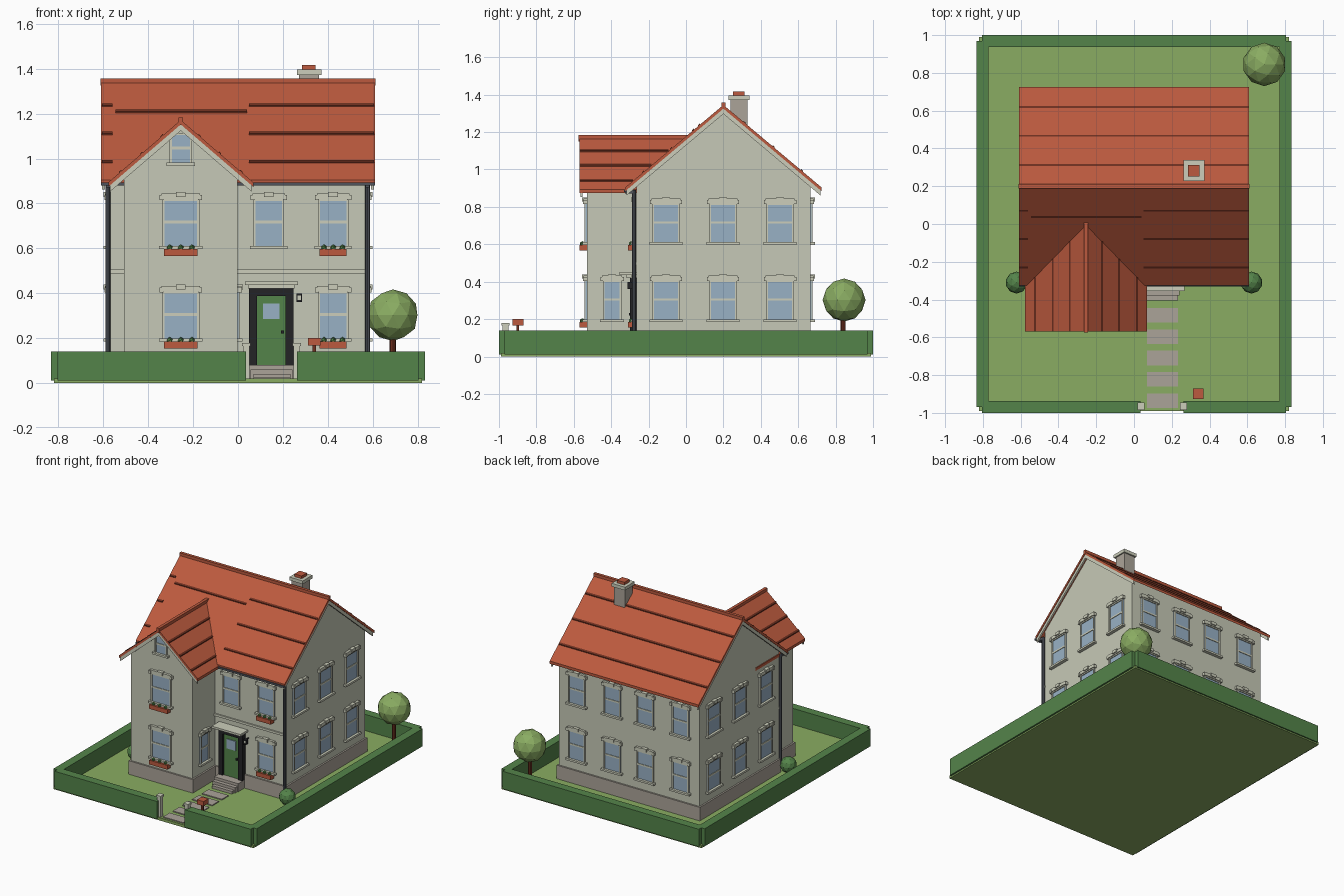
import bpy, bmesh
from math import pi
from mathutils import Matrix, Vector

if "Cube" in bpy.data.objects:
    bpy.data.objects.remove(bpy.data.objects["Cube"])

# Palette
PALETTE = dict(wall="C6C9B7", trim="CCCEBB", stone="ABA499", terracotta="BC5A3E",
               dark_brown="6E3020", glass="98B1C5", hedge_green="54844A",
               lawn_green="8AAC62", black="232326", slate="50545C")
MATS = {}
for label, code in PALETTE.items():
    rgb = [int(code[i:i + 2], 16) / 255 for i in (0, 2, 4)]
    col = [c / 12.92 if c < 0.04 else ((c + 0.055) / 1.055) ** 2.4 for c in rgb] + [1]
    m = bpy.data.materials.new(label)
    m.use_nodes = True
    m.diffuse_color = col
    m.node_tree.nodes["Principled BSDF"].inputs["Base Color"].default_value = col
    MATS[label] = m


def finish(name, bm, mats, matrix=Matrix()):
    mesh = bpy.data.meshes.new(name)
    bmesh.ops.recalc_face_normals(bm, faces=bm.faces)
    bm.to_mesh(mesh)
    bm.free()
    for m in mats:
        mesh.materials.append(MATS[m])
    ob = bpy.data.objects.new(name, mesh)
    ob.matrix_world = matrix
    bpy.context.collection.objects.link(ob)
    return ob


def boxes(name, parts, matrix=Matrix()):
    """Each part: material, then x, y and z ranges."""
    bm = bmesh.new()
    mats = sorted({p[0] for p in parts})
    for mat, xs, ys, zs in parts:
        lo, hi = Vector((xs[0], ys[0], zs[0])), Vector((xs[1], ys[1], zs[1]))
        size = Matrix.Diagonal((*(hi - lo), 1))
        made = bmesh.ops.create_cube(bm, size=1, matrix=Matrix.Translation((lo + hi) / 2) @ size)
        for f in {f for v in made["verts"] for f in v.link_faces}:
            f.material_index = mats.index(mat)
    return finish(name, bm, mats, matrix)


def prism(name, mat, pts, axis, a, b):
    """Extrude a (side, z) profile along x or y."""
    bm = bmesh.new()
    at = (lambda p, t: (t, p[0], p[1])) if axis == "x" else (lambda p, t: (p[0], t, p[1]))
    face = bm.faces.new([bm.verts.new(at(p, a)) for p in pts])
    out = bmesh.ops.extrude_face_region(bm, geom=[face])
    move = (b - a, 0, 0) if axis == "x" else (0, b - a, 0)
    bmesh.ops.translate(bm, vec=move, verts=[v for v in out["geom"] if isinstance(v, bmesh.types.BMVert)])
    return finish(name, bm, [mat])


def ball(name, mat, centre, r, detail=2):
    bm = bmesh.new()
    bmesh.ops.create_icosphere(bm, subdivisions=detail, radius=r)
    return finish(name, bm, [mat], Matrix.Translation(centre))


def cylinder(name, mat, x, y, z0, z1, r, sides=8):
    bm = bmesh.new()
    bmesh.ops.create_cone(bm, cap_ends=True, segments=sides, radius1=r, radius2=r, depth=z1 - z0)
    return finish(name, bm, [mat], Matrix.Translation((x, y, (z0 + z1) / 2)))


def chevron(c, half, apex, slope, t):
    low = apex - half * slope
    return [(c - half, low), (c, apex), (c + half, low),
            (c + half, low - t), (c, apex - t), (c - half, low - t)]


def gable(c, half, apex, slope):
    low = apex - half * slope
    return [(c - half, 0.02), (c - half, low), (c, apex), (c + half, low), (c + half, 0.02)]


def course(p, c, apex, slope):
    """Thin strip profile lying on a roof slope at position p."""
    z = [apex - slope * abs(q - c) for q in (p - 0.005, p + 0.005)]
    return [(p - 0.005, z[0] - 0.004), (p - 0.005, z[0] + 0.006),
            (p + 0.005, z[1] + 0.006), (p + 0.005, z[1] - 0.004)]


# Garden
boxes("lawn", [("lawn_green", (-0.82, 0.82), (-0.99, 0.99), (0, 0.02))])
TALL = (0.01, 0.14)
for s, side in ((-1, "right"), (1, "left")):
    boxes(side + "_hedge", [("hedge_green", sorted((s * 0.77, s * 0.833)), (-0.97, 0.97), TALL)])
    ball(side + "_bush", "hedge_green", (s * 0.622, -0.31, 0.07), 0.058)
boxes("back_hedge", [("hedge_green", (-0.805, 0.805), (0.937, 1), TALL)])
boxes("front_hedge_right", [("hedge_green", (-0.805, 0.035), (-1, -0.937), TALL)])
boxes("front_hedge_left", [("hedge_green", (0.263, 0.805), (-1, -0.937), TALL)])
for x in (0.037, 0.262):
    boxes("gate_post", [("trim", (x - 0.014, x + 0.014), (-0.98, -0.95), (0.01, 0.165)),
                        ("trim", (x - 0.019, x + 0.019), (-0.986, -0.945), (0.165, 0.178))])
for i in range(5):
    y = -0.975 + i * 0.1135
    boxes("path_stone", [("stone", (0.069, 0.233), (y, y + 0.077), (0.015, 0.027))])
cylinder("tree_trunk", "dark_brown", 0.69, 0.84, 0.01, 0.24, 0.014)
ball("tree_crown", "lawn_green", (0.69, 0.845, 0.302), 0.115)
boxes("mailbox", [("dark_brown", (0.333, 0.347), (-0.907, -0.893), (0.01, 0.17)),
                  ("terracotta", (0.313, 0.367), (-0.927, -0.87), (0.166, 0.2))])

# Walls: main block and front wing
MAIN = dict(c=0.2, slope=0.84)
WING = dict(c=-0.255, slope=0.86)
prism("main_walls", "wall", gable(half=0.465, apex=1.32, **MAIN), "x", -0.575, 0.575)
prism("wing_walls", "wall", gable(half=0.252, apex=1.15, **WING), "y", -0.53, -0.15)
boxes("main_plinth", [("stone", (-0.587, 0.587), (-0.277, 0.677), (0.02, 0.12))])
boxes("wing_plinth", [("stone", (-0.519, 0.009), (-0.542, -0.2), (0.02, 0.12))])
boxes("string_course", [("trim", (-0.577, 0.577), (-0.275, -0.26), (0.488, 0.505))])

# Roofs with bargeboards, ridges and tile courses
prism("main_roof", "terracotta", chevron(half=0.525, apex=1.345, t=0.02, **MAIN), "x", -0.61, 0.61)
prism("wing_roof", "terracotta", chevron(half=0.323, apex=1.172, t=0.02, **WING), "y", -0.57, 0.01)
for x in (-0.605, 0.593):
    prism("main_bargeboard", "trim", chevron(half=0.518, apex=1.327, t=0.03, **MAIN), "x", x, x + 0.012)
prism("wing_bargeboard", "trim", chevron(half=0.316, apex=1.154, t=0.03, **WING), "y", -0.565, -0.553)
boxes("main_ridge", [("terracotta", (-0.612, 0.612), (0.189, 0.211), (1.325, 1.357))])
boxes("wing_ridge", [("terracotta", (-0.266, -0.244), (-0.574, 0.01), (1.15, 1.184))])
for y in (0.313, 0.467, 0.62):
    prism("back_tile_course", "dark_brown", course(y, apex=1.345, **MAIN), "x", -0.605, 0.605)
for y, spans in ((0.07, 2), (-0.08, 2), (-0.23, 2), (0.037, 1)):
    for a, b in ([(0.05, 0.605), (-0.605, -0.56)] if spans == 2 else [(-0.545, 0.04)]):
        prism("front_tile_course", "dark_brown", course(y, apex=1.345, **MAIN), "x", a, b)
for d in (0.085, 0.175, 0.27):
    valley = 0.2 - (1.345 - 1.172 + WING["slope"] * d) / MAIN["slope"]
    for s in (-1, 1):
        prism("wing_tile_course", "dark_brown", course(WING["c"] + s * d, apex=1.172, **WING),
              "y", -0.57, valley)

# Chimney
boxes("chimney", [("stone", (0.272, 0.362), (0.237, 0.328), (1.15, 1.38)),
                  ("trim", (0.262, 0.372), (0.227, 0.339), (1.372, 1.396)),
                  ("terracotta", (0.286, 0.346), (0.252, 0.313), (1.396, 1.416))])

# Gutters and drainpipes
boxes("front_gutter", [("slate", (-0.61, 0.61), (-0.332, -0.316), (0.879, 0.893))])
for x in (-0.58, 0.578):
    cylinder("drainpipe", "slate", x, -0.278, 0.05, 0.89, 0.011)
    boxes("pipe_elbow", [("slate", (x - 0.009, x + 0.009), (-0.325, -0.27), (0.872, 0.89))])


# Windows: built facing -y, then turned to their wall
def window(name, pos, turn, w, h=0.208, lintel=True, flowers=False):
    e = w / 2
    mid = h * 0.52
    parts = [("glass", (-e, e), (-0.006, 0.002), (0, h)),
             ("trim", (-e, e), (-0.01, 0), (mid - 0.006, mid + 0.006)),
             ("trim", (-e, e), (-0.012, 0), (h - 0.006, h + 0.004)),
             ("trim", (-e - 0.014, e + 0.014), (-0.024, 0), (-0.012, 0.002))]
    for s in (-1, 1):
        parts.append(("trim", sorted((s * (e - 0.01), s * e)), (-0.012, 0), (0, h)))
        if lintel:
            parts.append(("trim", sorted((s * (e - 0.006), s * (e + 0.013))), (-0.02, 0), (h - 0.002, h + 0.02)))
    if lintel:
        parts += [("trim", (-e - 0.004, e + 0.004), (-0.018, 0), (h + 0.003, h + 0.027)),
                  ("trim", (-0.022, 0.022), (-0.025, 0), (h + 0.012, h + 0.034))]
    if flowers:
        parts.append(("terracotta", (-e + 0.008, e - 0.008), (-0.04, 0), (-0.043, -0.012)))
        for k in (-1, 0, 1):
            ball("flower_box_plant", "hedge_green", (pos[0] + k * e * 0.6, pos[1] - 0.024, pos[2] - 0.006), 0.014, 1)
    boxes(name, parts, Matrix.Translation(pos) @ Matrix.Rotation(turn, 4, "Z"))


for z in (0.197, 0.609):
    window("wing_window", (-0.255, -0.53, z), 0, 0.165, flowers=True)
    window("front_window", (0.424, -0.27, z), 0, 0.137, flowers=True)
    for y in (-0.107, 0.198, 0.503):
        window("left_window", (0.575, y, z), pi / 2, 0.147)
        window("right_window", (-0.575, y, z), -pi / 2, 0.147)
    for x in (-0.425, -0.135, 0.135, 0.425):
        window("back_window", (x, 0.665, z), pi, 0.137)
window("window_over_door", (0.137, -0.27, 0.609), 0, 0.137)
window("wing_side_window", (-0.003, -0.395, 0.197), pi / 2, 0.1)
window("attic_window", (-0.255, -0.53, 0.98), 0, 0.1, h=0.13, lintel=False)

# Entrance: door, steps, canopy and lantern
boxes("front_door", [("black", (0.05, 0.085), (-0.3, -0.26), (0.08, 0.42)),
                     ("black", (0.212, 0.247), (-0.3, -0.26), (0.08, 0.42)),
                     ("black", (0.085, 0.212), (-0.3, -0.26), (0.388, 0.42)),
                     ("hedge_green", (0.085, 0.212), (-0.288, -0.26), (0.08, 0.388)),
                     ("glass", (0.112, 0.186), (-0.294, -0.28), (0.285, 0.355)),
                     ("black", (0.192, 0.204), (-0.304, -0.28), (0.22, 0.233))])
boxes("front_steps", [("stone", (0.05, 0.247), (-0.35, -0.26), (0.02, 0.08)),
                      ("stone", (0.055, 0.242), (-0.378, -0.26), (0.02, 0.06)),
                      ("stone", (0.069, 0.233), (-0.404, -0.26), (0.02, 0.04))])
boxes("door_canopy", [("trim", (0.032, 0.268), (-0.355, -0.26), (0.437, 0.452)),
                      ("trim", (0.045, 0.252), (-0.32, -0.26), (0.422, 0.437))])
boxes("lantern", [("black", (0.261, 0.285), (-0.312, -0.288), (0.39, 0.398)),
                  ("black", (0.261, 0.285), (-0.312, -0.288), (0.362, 0.37)),
                  ("black", (0.261, 0.266), (-0.312, -0.288), (0.37, 0.39)),
                  ("black", (0.28, 0.285), (-0.312, -0.288), (0.37, 0.39)),
                  ("trim", (0.266, 0.28), (-0.308, -0.292), (0.37, 0.39)),
                  ("black", (0.27, 0.276), (-0.3, -0.265), (0.392, 0.398))])
